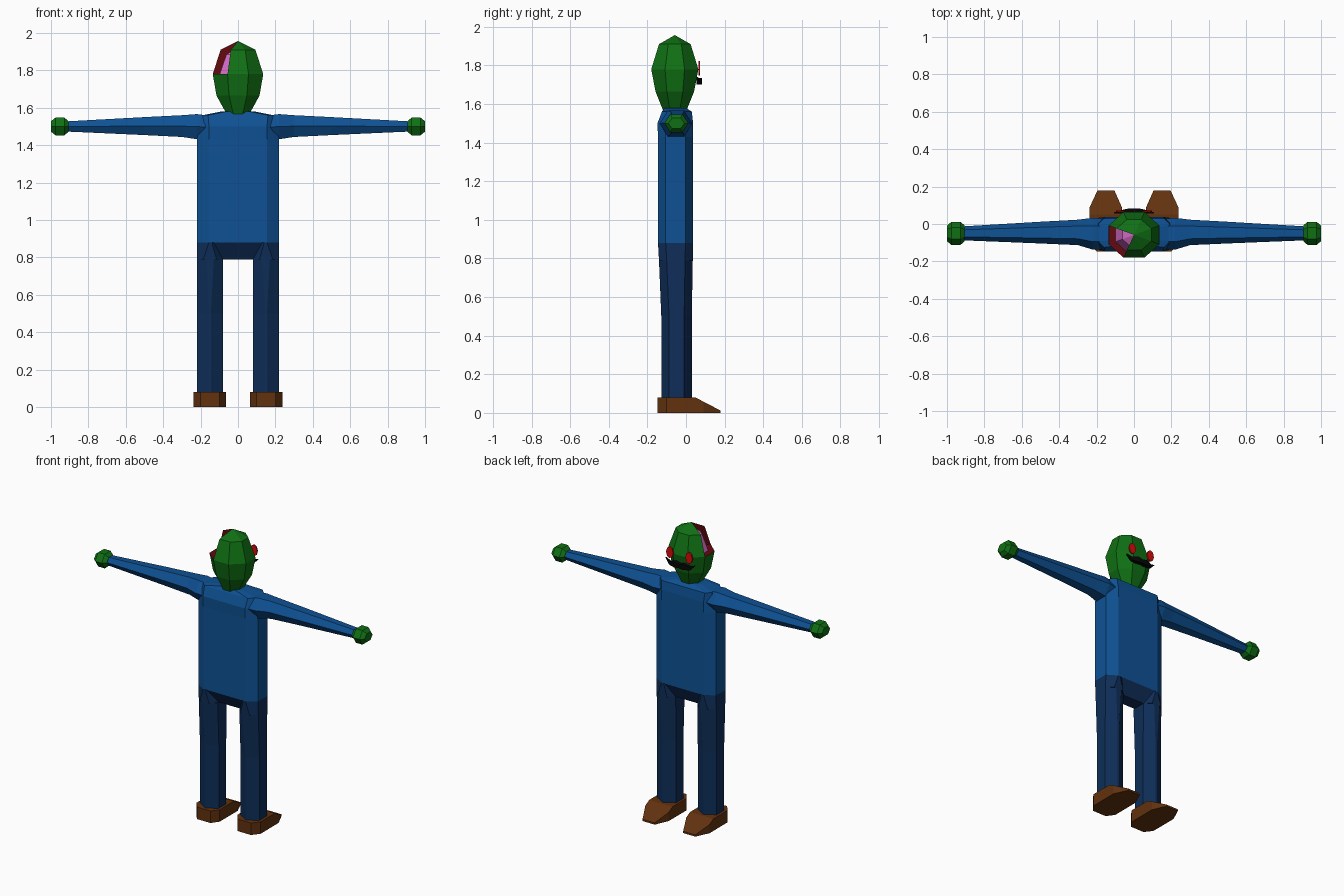
import bpy, bmesh, math

if "Cube" in bpy.data.objects:
    bpy.data.objects.remove(bpy.data.objects["Cube"])


def material(name, rgb):
    m = bpy.data.materials.new(name)
    m.diffuse_color = (*rgb, 1)
    m.use_nodes = True
    m.node_tree.nodes["Principled BSDF"].inputs["Base Color"].default_value = m.diffuse_color
    return m


GREEN = material("skin_green", (0.005, 0.162, 0.007))
BLUE = material("shirt_blue", (0.0044, 0.083, 0.296))
NAVY = material("trouser_navy", (0.0044, 0.027, 0.098))
BROWN = material("shoe_brown", (0.122, 0.032, 0.0048))
DARK_RED = material("wound_red", (0.127, 0.003, 0.005))
PINK = material("brain_pink", (0.70, 0.155, 0.60))
RED = material("eye_red", (0.68, 0.003, 0.003))
BLACK = material("moustache_black", (0.002, 0.002, 0.002))


def finish(name, bm, mats, recalc=True):
    if recalc:
        bmesh.ops.recalc_face_normals(bm, faces=bm.faces)
    me = bpy.data.meshes.new(name)
    bm.to_mesh(me)
    bm.free()
    for m in mats:
        me.materials.append(m)
    ob = bpy.data.objects.new(name, me)
    bpy.context.collection.objects.link(ob)
    return ob


def loft(name, rings, mat, side=1):
    """Skin a list of equal-length rings and cap both ends."""
    bm = bmesh.new()
    vs = [[bm.verts.new((side * x, y, z)) for x, y, z in r] for r in rings]
    n = len(vs[0])
    for a, b in zip(vs, vs[1:]):
        for i in range(n):
            j = (i + 1) % n
            bm.faces.new((a[i], a[j], b[j], b[i]))
    bm.faces.new(vs[0])
    bm.faces.new(vs[-1])
    return finish(name, bm, [mat])


def octagon(x0, x1, y0, y1, cx, cy, z):
    """Chamfered rectangle at height z."""
    return [(x0 + cx, y0, z), (x1 - cx, y0, z), (x1, y0 + cy, z), (x1, y1 - cy, z),
            (x1 - cx, y1, z), (x0 + cx, y1, z), (x0, y1 - cy, z), (x0, y0 + cy, z)]


def hexagon(x, y, z, a, h):
    """Hexagonal section across an arm."""
    return [(x, y - a, z), (x, y - a / 2, z - h), (x, y + a / 2, z - h),
            (x, y + a, z), (x, y + a / 2, z + h), (x, y - a / 2, z + h)]


# Shirt body
loft("shirt_body", [
    octagon(-0.22, 0.22, -0.145, 0.037, 0.065, 0.04, 0.88),
    octagon(-0.22, 0.22, -0.145, 0.037, 0.065, 0.04, 1.43),
    octagon(-0.205, 0.205, -0.148, 0.037, 0.05, 0.04, 1.50),
    octagon(-0.19, 0.19, -0.125, 0.03, 0.03, 0.03, 1.56),
    octagon(-0.09, 0.09, -0.11, 0.0, 0.03, 0.03, 1.58)], BLUE)

# Pelvis: narrows from the waist to the outline of both legs
right_low = [(0.08, -0.09), (0.115, -0.14), (0.185, -0.14), (0.22, -0.1),
             (0.22, -0.005), (0.185, 0.035), (0.115, 0.035), (0.08, -0.005)]
right_top = [(0.13, -0.145), (0.14, -0.145), (0.155, -0.145), (0.22, -0.105),
             (0.22, -0.003), (0.155, 0.037), (0.14, 0.037), (0.13, 0.037)]


def both(pts, z):
    return [(x, y, z) for x, y in pts] + [(-x, y, z) for x, y in reversed(pts)]


loft("pelvis", [both(right_low, 0.79), both(right_top, 0.88)], NAVY)

for s, tag in ((1, "right"), (-1, "left")):
    # Trouser leg
    loft("leg_" + tag, [
        octagon(0.08, 0.22, -0.128, 0.03, 0.065, 0.04, 0.07),
        octagon(0.08, 0.22, -0.128, 0.03, 0.065, 0.04, 0.50),
        octagon(0.08, 0.22, -0.14, 0.035, 0.05, 0.04, 0.79)], NAVY, s)
    # Shoe, sections from heel to toe
    loft("shoe_" + tag, [
        [(x0, y, 0), (x1, y, 0), (x1, y, zt), (x0, y, zt)]
        for y, x0, x1, zt in ((-0.148, 0.10, 0.20, 0.08), (-0.10, 0.065, 0.237, 0.08),
                              (0.05, 0.065, 0.237, 0.08), (0.09, 0.065, 0.237, 0.058),
                              (0.18, 0.105, 0.195, 0.012))], BROWN, s)
    # Sleeve
    loft("sleeve_" + tag, [
        hexagon(0.15, -0.055, 1.497, 0.08, 0.06),
        hexagon(0.22, -0.052, 1.499, 0.085, 0.067),
        hexagon(0.30, -0.045, 1.502, 0.068, 0.058),
        hexagon(0.50, -0.046, 1.502, 0.058, 0.048),
        hexagon(0.92, -0.05, 1.50, 0.037, 0.027)], BLUE, s)
    # Hand
    loft("hand_" + tag, [
        hexagon(0.905, -0.05, 1.50, 0.042, 0.028), hexagon(0.928, -0.05, 1.50, 0.062, 0.047),
        hexagon(0.976, -0.05, 1.50, 0.062, 0.047), hexagon(1.0, -0.05, 1.50, 0.042, 0.028)],
        GREEN, s)

# Head: eight-sided shell with two upper sectors opened to show the brain
CY = -0.058
bm = bmesh.new()


def ring(rx, ry, z):
    k = 1 / math.cos(math.pi / 8)
    return [bm.verts.new((rx * k * math.cos(a), CY + ry * k * math.sin(a), z))
            for a in (math.pi / 8 + i * math.pi / 4 for i in range(8))]


neck, jaw = ring(0.06, 0.06, 1.565), ring(0.115, 0.1, 1.665)
wide, crown = ring(0.135, 0.122, 1.78), ring(0.093, 0.082, 1.91)
brain_low, brain_up = ring(0.098, 0.09, 1.78), ring(0.062, 0.056, 1.885)
apex = bm.verts.new((0, CY, 1.957))
brain_top = bm.verts.new((0, CY, 1.925))


def face(mat, *vs):
    bm.faces.new(vs).material_index = mat


face(0, *reversed(neck))
for i in range(8):
    j = (i + 1) % 8
    face(0, neck[i], neck[j], jaw[j], jaw[i])
    face(0, jaw[i], jaw[j], wide[j], wide[i])
    if i in (3, 4):
        face(1, wide[i], wide[j], brain_low[j], brain_low[i])
        face(2, brain_low[i], brain_low[j], brain_up[j], brain_up[i])
        face(2, brain_up[i], brain_up[j], brain_top)
    else:
        face(0, wide[i], wide[j], crown[j], crown[i])
        face(0, crown[i], crown[j], apex)
for i, flip in ((3, 1), (5, -1)):
    face(1, *(wide[i], brain_low[i], brain_up[i], crown[i])[::flip])
    face(1, *(crown[i], brain_up[i], brain_top, apex)[::flip])
bmesh.ops.delete(bm, geom=[v for v in bm.verts if not v.link_faces], context='VERTS')
finish("head", bm, [GREEN, DARK_RED, PINK], recalc=False)

# Eyes: thin oval plates
for s, tag in ((1, "right"), (-1, "left")):
    oval = [(0.071 + 0.026 * math.cos(a), 1.785 + 0.038 * math.sin(a))
            for a in (i * math.pi / 4 for i in range(8))]
    loft("eye_" + tag, [[(x, y, z) for x, z in oval] for y in (0.064, 0.072)], RED, s)

# Moustache: sections along x, drooping in the middle with pointed raised tips
loft("moustache", [
    [(x, 0.055, zc - h), (x, yf, zc - h), (x, yf, zc + h), (x, 0.055, zc + h)]
    for x, yf, zc, h in ((-0.108, 0.062, 1.738, 0.002), (-0.075, 0.072, 1.714, 0.011),
                         (-0.03, 0.083, 1.718, 0.018), (0, 0.083, 1.716, 0.012),
                         (0.03, 0.083, 1.718, 0.018), (0.075, 0.072, 1.714, 0.011),
                         (0.108, 0.062, 1.738, 0.002))], BLACK)
